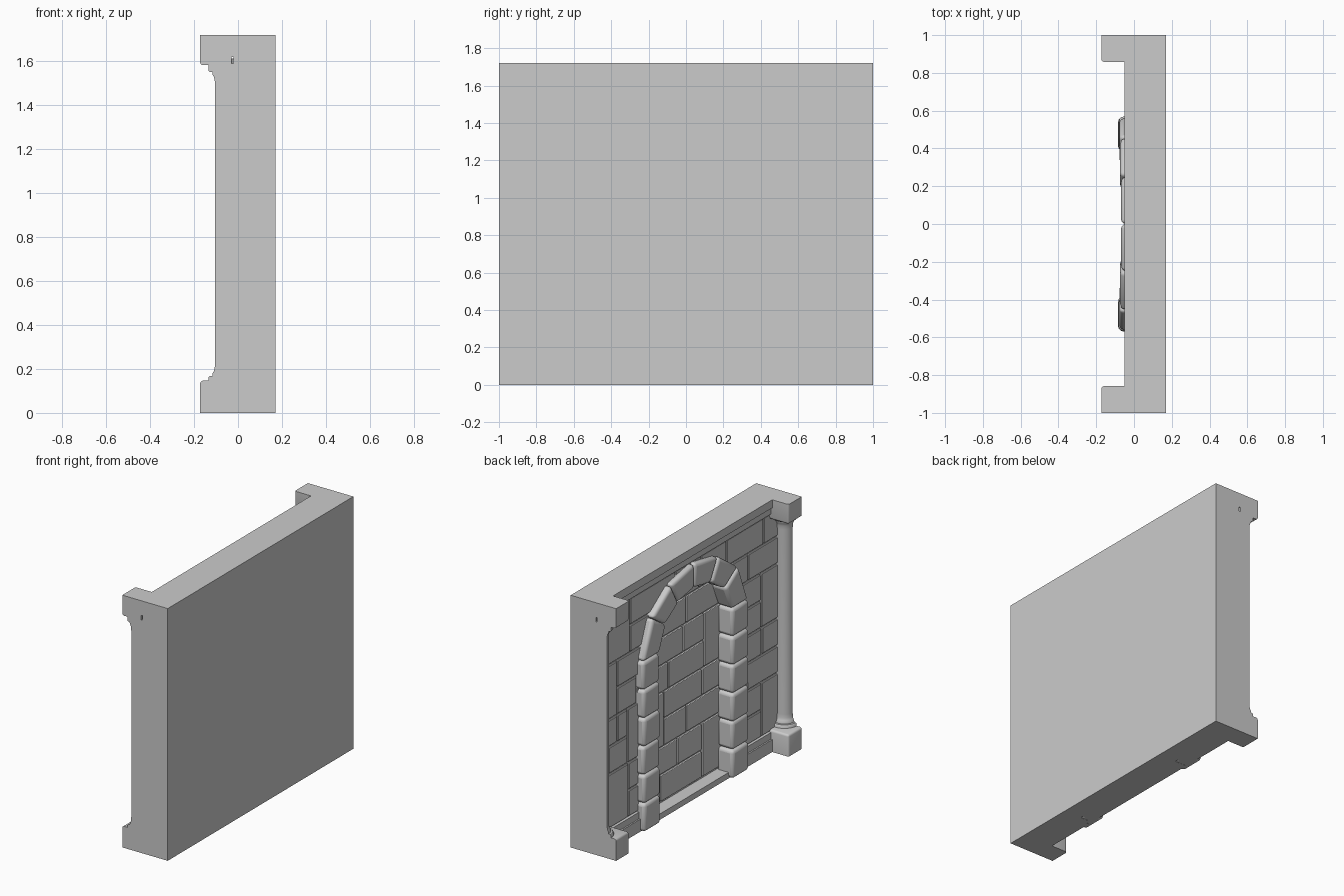
import bpy, bmesh, math, random

if "Cube" in bpy.data.objects:
    bpy.data.objects.remove(bpy.data.objects["Cube"])

random.seed(4)
H = 1.72
SPRING = 1.16


def finish(name, bm, smooth=False, bevel=0):
    bmesh.ops.recalc_face_normals(bm, faces=bm.faces)
    me = bpy.data.meshes.new(name)
    bm.to_mesh(me)
    bm.free()
    ob = bpy.data.objects.new(name, me)
    bpy.context.collection.objects.link(ob)
    if bevel:
        m = ob.modifiers.new("bevel", 'BEVEL')
        m.width, m.segments, m.limit_method = bevel, 3, 'ANGLE'
    if smooth:
        bpy.ops.object.select_all(action='DESELECT')
        ob.select_set(True)
        bpy.context.view_layer.objects.active = ob
        bpy.ops.object.shade_smooth_by_angle(angle=math.radians(40))
    return ob


def prism(bm, outline, x0, x1):
    """Extrude a (y, z) outline from x0 to x1."""
    a = [bm.verts.new((x0, y, z)) for y, z in outline]
    b = [bm.verts.new((x1, y, z)) for y, z in outline]
    bm.faces.new(a)
    bm.faces.new(b[::-1])
    n = len(a)
    for i in range(n):
        j = (i + 1) % n
        bm.faces.new((a[i], b[i], b[j], a[j]))


def box(bm, x0, x1, y0, y1, z0, z1):
    prism(bm, [(y0, z0), (y1, z0), (y1, z1), (y0, z1)], x0, x1)


def arch_point(t, half, rise):
    return half * math.cos(t), SPRING + rise * math.sin(t)


def opening(z0):
    """Arched niche outline running under the middle of the arch stones."""
    pts = [arch_point(math.pi * i / 16, 0.47, 0.37) for i in range(17)]
    return [(0.47, z0)] + pts + [(-0.47, z0)]


def masonry(bm, x0, x1, y0, y1, z0, z1, bands, gap=0.012):
    """Bands of single-row stones broken up by taller double-row stones."""
    g, h = gap / 2, (z1 - z0) / bands
    for k in range(bands):
        z, y = z0 + k * h, y0
        tall = k % 2 == 0
        while y < y1 - 0.001:
            w = random.uniform(0.2, 0.28) if tall else random.uniform(0.55, 0.8)
            e = y + w if y + w < y1 - 0.16 else y1
            if tall:
                box(bm, x0, x1, y + g, e - g, z + g, z + h - g)
            else:
                for r, f in ((0, random.uniform(.55, .68)), (1, random.uniform(.32, .45))):
                    m = y + (e - y) * f
                    for a, b in ((y, m), (m, e)):
                        box(bm, x0, x1, a + g, b - g,
                            z + r * h / 2 + g, z + (r + 1) * h / 2 - g)
            y, tall = e, not tall


# solid wall behind the niche
bm = bmesh.new()
box(bm, 0.04, 0.17, -1, 1, 0, H)
finish("wall_back", bm)

# front wall layer with the arched opening notched out
bm = bmesh.new()
prism(bm, [(1, 0), (1, H), (-1, H), (-1, 0)] + opening(0)[::-1], -0.02, 0.04)
finish("wall_front", bm)

# outer stones, cut away at the arch
bm = bmesh.new()
masonry(bm, -0.031, -0.005, -0.99, 0.99, 0.13, 1.62, 4)
stones = finish("wall_stones", bm)
bm = bmesh.new()
prism(bm, opening(-0.1), -0.2, 0.1)
cutter = finish("niche_cutter", bm)
cutter.hide_render = True
cutter.hide_set(True)
cut = stones.modifiers.new("arch_cut", 'BOOLEAN')
cut.operation, cut.solver, cut.object = 'DIFFERENCE', 'EXACT', cutter
edge = stones.modifiers.new("bevel", 'BEVEL')
edge.width, edge.segments, edge.limit_method = 0.004, 1, 'ANGLE'

# recessed niche stones and threshold
bm = bmesh.new()
masonry(bm, 0.028, 0.05, -0.46, 0.46, 0.05, 1.54, 4)
finish("niche_stones", bm, bevel=0.004)
bm = bmesh.new()
box(bm, -0.05, 0.045, -0.45, 0.45, 0, 0.04)
finish("niche_threshold", bm)

# stepped cornice and base mouldings
bm = bmesh.new()
for x, z in ((-0.05, 1.665), (-0.04, 1.62)):
    box(bm, x, -0.015, -1, 1, z, H if x == -0.05 else 1.665)
finish("cornice", bm)
bm = bmesh.new()
for s in (-1, 1):
    box(bm, -0.05, -0.015, s * 0.5, s, 0, 0.085)
    box(bm, -0.04, -0.015, s * 0.5, s, 0.085, 0.13)
finish("base_moulding", bm)

# jamb stones
bm = bmesh.new()
n, g = 6, 0.001
for s in (-1, 1):
    for i in range(n):
        z0, z1 = SPRING * i / n, SPRING * (i + 1) / n
        d = random.uniform(-0.004, 0.004)
        box(bm, -0.082 + d, 0.04, s * (0.39 + d), s * (0.565 + d), z0 + g, z1 - g)
finish("arch_jambs", bm, smooth=True, bevel=0.022)

# arch stones, three on each side meeting at the crown
bm = bmesh.new()
joints = [math.radians(a) for a in (0, 35, 63, 90)]
for s in (-1, 1):
    for i in range(3):
        t0, t1 = joints[i] + 0.003, joints[i + 1] - 0.003
        quad = [arch_point(t0, 0.39, 0.29), arch_point(t0, 0.565, 0.455),
                arch_point(t1, 0.565, 0.455), arch_point(t1, 0.39, 0.29)]
        prism(bm, [(s * y, z) for y, z in quad], -0.078 + 0.005 * i, 0.04)
finish("arch_stones", bm, smooth=True, bevel=0.022)

# half columns at both ends, with square plinths and capital blocks
CX = -0.043
low = [(0.092, 0.13), (0.092, 0.16), (0.086, 0.168), (0.074, 0.169),
       (0.073, 0.18), (0.067, 0.19), (0.063, 0.205), (0.062, 0.23)]
profile = low + [(r, H - z) for r, z in low[::-1]]
for s, side in ((1, "left"), (-1, "right")):
    bm = bmesh.new()
    seg, rings = 16, []
    for r, z in profile:
        rings.append([bm.verts.new((CX + r * math.cos(math.pi * i / seg),
                                    s * (1 - r * math.sin(math.pi * i / seg)), z))
                      for i in range(seg + 1)])
    for a, b in zip(rings, rings[1:]):
        for i in range(seg + 1):
            j = (i + 1) % (seg + 1)
            bm.faces.new((a[i], a[j], b[j], b[i]))
    bm.faces.new(rings[0])
    bm.faces.new(rings[-1])
    finish("column_" + side, bm, smooth=True)

    for part, zo, zi in (("plinth", 0, 0.147), ("capital", H, H - 0.137)):
        bm = bmesh.new()
        box(bm, -0.173, -0.03, s * 0.858, s, zo, zi)
        soft = []
        for e in bm.edges:
            m = (e.verts[0].co + e.verts[1].co) / 2
            if abs(m.z - zo) > 0.01 and abs(m.y) < 0.99 and m.x < -0.04:
                soft.append(e)
        bmesh.ops.bevel(bm, geom=soft, offset=0.014, segments=3,
                        profile=0.5, affect='EDGES')
        finish("column_" + part + "_" + side, bm, smooth=True)
